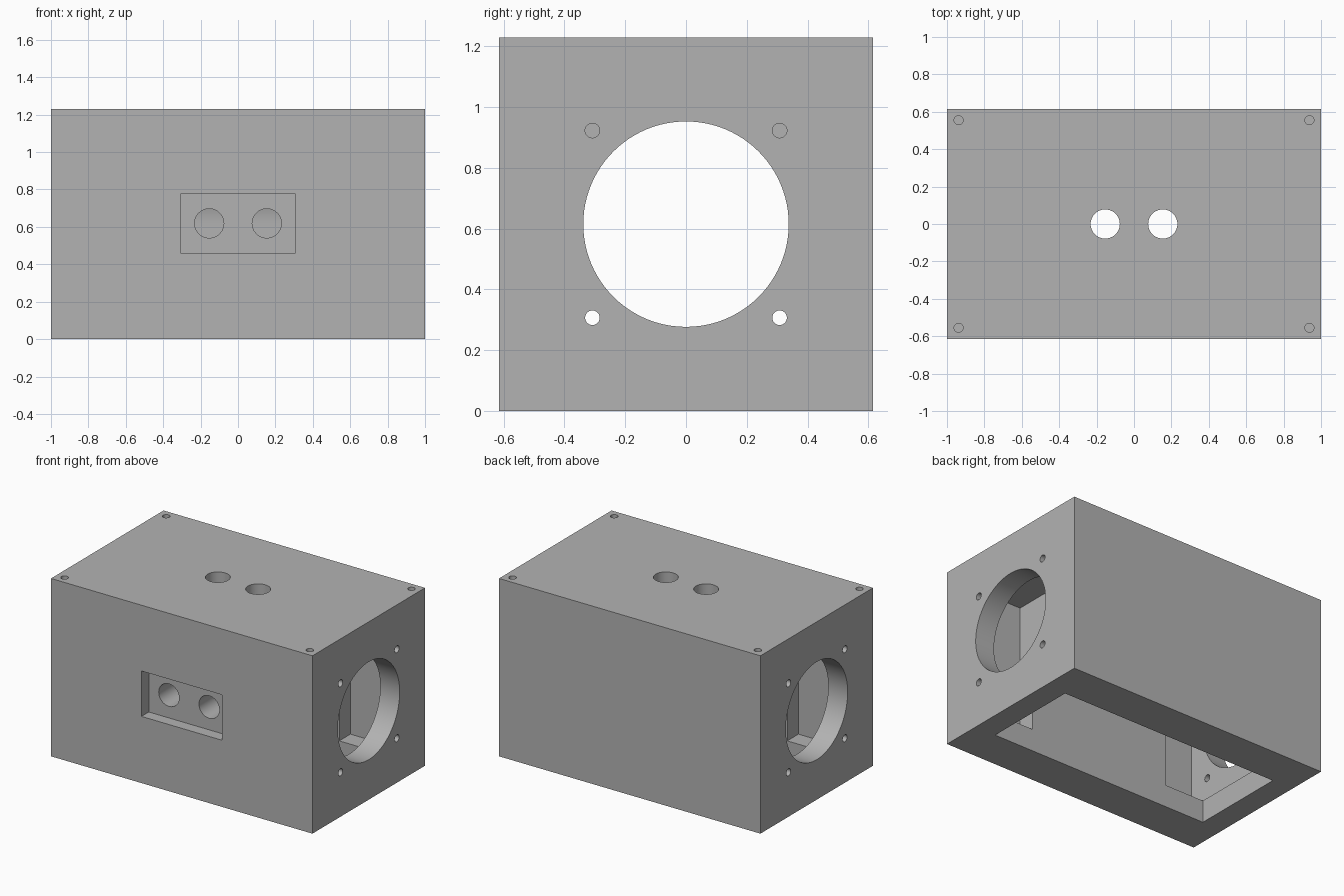
import bpy
import math
from mathutils import Vector

if "Cube" in bpy.data.objects:
    bpy.data.objects.remove(bpy.data.objects["Cube"], do_unlink=True)

LENGTH, WIDTH, HEIGHT = 2.0, 1.23, 1.23
MID = HEIGHT / 2
BORE = 0.338          # fan opening radius and half width of the channel
INNER = 0.846         # inner face of the end walls

grey = bpy.data.materials.new("plain grey")
grey.use_nodes = True
grey.diffuse_color = (0.45, 0.45, 0.45, 1)
grey.node_tree.nodes["Principled BSDF"].inputs["Base Color"].default_value = grey.diffuse_color


def block(name, low, high):
    """Axis-aligned box between two corners."""
    low, high = Vector(low), Vector(high)
    bpy.ops.mesh.primitive_cube_add(size=1, location=(low + high) / 2)
    ob = bpy.context.object
    ob.name, ob.scale = name, high - low
    bpy.ops.object.transform_apply(location=True, rotation=True, scale=True)
    return ob


def rod(name, start, end, radius, sides=32):
    """Cylinder between two points."""
    start, end = Vector(start), Vector(end)
    axis = end - start
    bpy.ops.mesh.primitive_cylinder_add(
        vertices=sides, radius=radius, depth=axis.length, location=(start + end) / 2,
        rotation=axis.to_track_quat('Z', 'Y').to_euler())
    ob = bpy.context.object
    ob.name = name
    bpy.ops.object.transform_apply(location=True, rotation=True, scale=True)
    return ob


def arch(name, half_length, sides=48):
    """Round-topped channel running along x and open at the bottom."""
    arc = [math.pi * i / sides for i in range(sides + 1)]
    profile = [(BORE * math.cos(a), MID + BORE * math.sin(a)) for a in arc]
    profile += [(-BORE, -0.1), (BORE, -0.1)]
    n = len(profile)
    verts = [(x, y, z) for x in (-half_length, half_length) for y, z in profile]
    faces = [(i, i + n, (i + 1) % n + n, (i + 1) % n) for i in range(n)]
    faces += [tuple(range(n)), tuple(reversed(range(n, 2 * n)))]
    mesh = bpy.data.meshes.new(name)
    mesh.from_pydata(verts, [], faces)
    ob = bpy.data.objects.new(name, mesh)
    bpy.context.collection.objects.link(ob)
    bpy.context.view_layer.objects.active = ob
    bpy.ops.object.select_all(action='DESELECT')
    ob.select_set(True)
    bpy.ops.object.mode_set(mode='EDIT')
    bpy.ops.mesh.select_all(action='SELECT')
    bpy.ops.mesh.normals_make_consistent(inside=False)
    bpy.ops.object.mode_set(mode='OBJECT')
    return ob


# Solid enclosure body
body = block("enclosure", (-LENGTH / 2, -WIDTH / 2, 0), (LENGTH / 2, WIDTH / 2, HEIGHT))


def cut(cutter):
    cutter.hide_render = True
    mod = body.modifiers.new("cut", 'BOOLEAN')
    mod.operation, mod.solver, mod.object = 'DIFFERENCE', 'EXACT', cutter
    bpy.context.view_layer.objects.active = body
    bpy.ops.object.modifier_apply(modifier=mod.name)
    bpy.data.objects.remove(cutter, do_unlink=True)


# Central channel, open underneath
cut(arch("channel_cutter", INNER - 0.004))

for s in (-1, 1):
    # Fan pocket, round fan opening and its four screw holes at each end
    xs = sorted((s * 0.538, s * (INNER + 0.006)))
    cut(block("fan_pocket_cutter", (xs[0], -0.46, 0.154), (xs[1], 0.46, 1.077)))
    cut(rod("fan_opening_cutter", (s * 0.7, 0, MID), (s * 1.1, 0, MID), BORE, 96))
    for y in (-0.308, 0.308):
        for z in (MID - 0.308, MID + 0.308):
            cut(rod("fan_screw_cutter", (s * 0.7, y, z), (s * 1.1, y, z), 0.024))

# Shallow recess in the front
cut(block("recess_cutter", (-0.308, -0.7, MID - 0.154), (0.308, -WIDTH / 2 + 0.08, MID + 0.16)))

for s in (-1, 1):
    # Cable holes through the recess and the roof
    x = s * 0.154
    cut(rod("front_hole_cutter", (x, -0.7, MID + 0.004), (x, -0.2, MID + 0.004), 0.078, 48))
    cut(rod("roof_hole_cutter", (x, 0, 0.8), (x, 0, 1.4), 0.078, 48))
    # Blind screw holes in the roof corners
    for y in (-0.555, 0.555):
        cut(rod("roof_screw_cutter", (s * 0.938, y, HEIGHT - 0.15), (s * 0.938, y, 1.4), 0.024))

# Finish
body.data.materials.clear()
body.data.materials.append(grey)
for poly in body.data.polygons:
    poly.material_index = 0
bpy.ops.object.select_all(action='DESELECT')
body.select_set(True)
bpy.context.view_layer.objects.active = body
bpy.ops.object.shade_smooth_by_angle(angle=math.radians(30))
